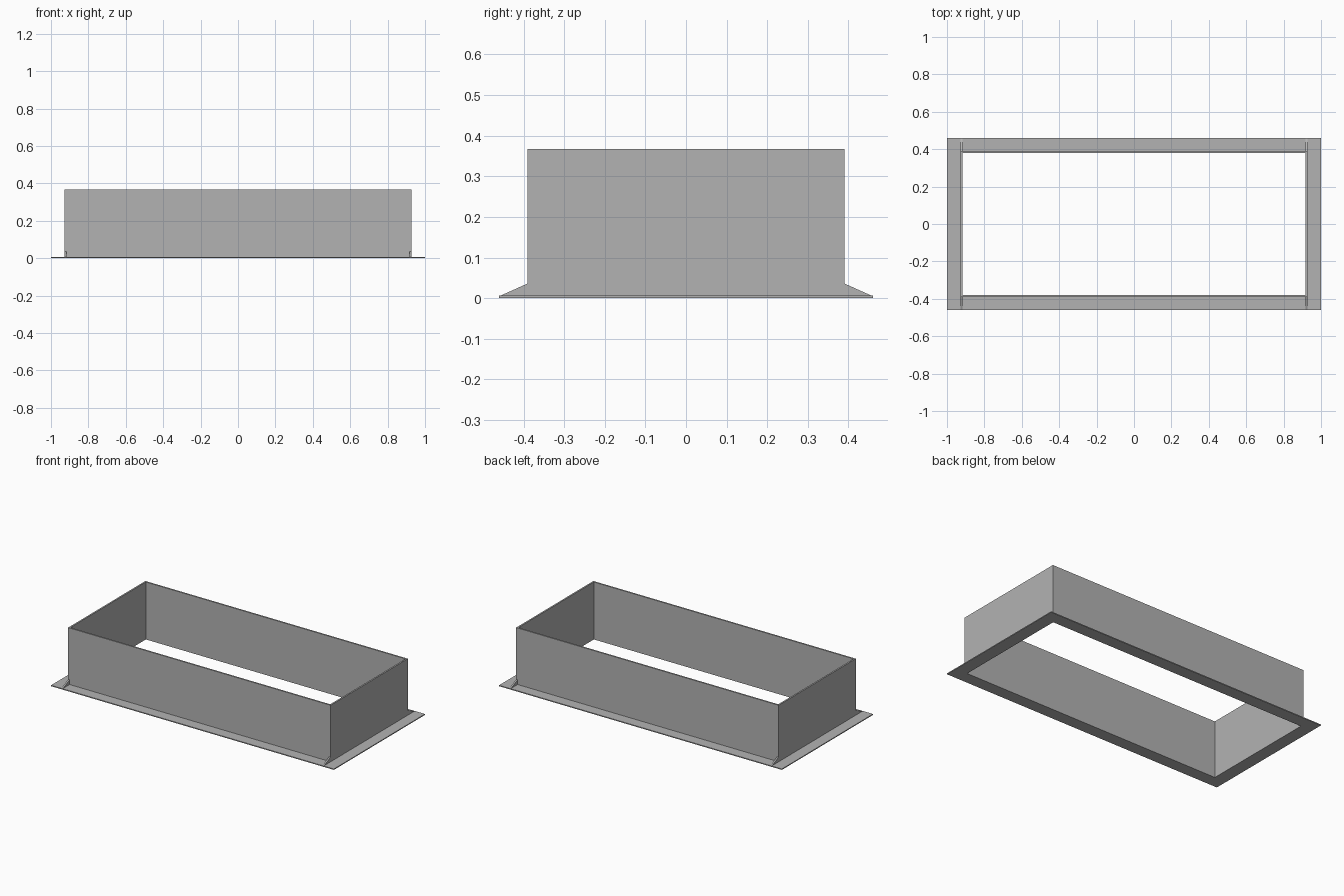
import bpy
import bmesh

# Remove the default cube
cube = bpy.data.objects.get("Cube")
if cube:
    bpy.data.objects.remove(cube, do_unlink=True)

# Plain grey sheet metal
metal = bpy.data.materials.new("grey metal")
metal.use_nodes = True
GREY = (0.45, 0.45, 0.45, 1)
metal.diffuse_color = GREY
metal.node_tree.nodes["Principled BSDF"].inputs["Base Color"].default_value = GREY

INNER_X, INNER_Y = 0.918, 0.38
WALL_X, WALL_Y = 0.928, 0.39
PLATE = 0.006


def finish(name, bm):
    bmesh.ops.recalc_face_normals(bm, faces=bm.faces)
    mesh = bpy.data.meshes.new(name)
    bm.to_mesh(mesh)
    bm.free()
    mesh.materials.append(metal)
    obj = bpy.data.objects.new(name, mesh)
    bpy.context.collection.objects.link(obj)
    return obj


def frame(name, outer, inner, z0, z1):
    """Rectangular ring, open through the middle."""
    bm = bmesh.new()
    loops = []
    for (x, y), z in ((outer, z0), (outer, z1), (inner, z1), (inner, z0)):
        loops.append([bm.verts.new((sx * x, sy * y, z))
                      for sx, sy in ((-1, -1), (1, -1), (1, 1), (-1, 1))])
    for a, b in zip(loops, loops[1:] + loops[:1]):
        for i in range(4):
            j = (i + 1) % 4
            bm.faces.new((a[i], a[j], b[j], b[i]))
    return finish(name, bm)


def gusset(name, sx, sy):
    """Triangular stiffener between the wall and the flange."""
    bm = bmesh.new()
    profile = ((WALL_Y, PLATE), (0.457, PLATE), (WALL_Y, 0.036))
    sides = [[bm.verts.new((sx * x, sy * y, z)) for y, z in profile]
             for x in (INNER_X, WALL_X)]
    bm.faces.new(sides[0])
    bm.faces.new(sides[1])
    for i in range(3):
        j = (i + 1) % 3
        bm.faces.new((sides[0][i], sides[0][j], sides[1][j], sides[1][i]))
    return finish(name, bm)


# Base flange and upright walls
frame("base_flange", (1, 0.46), (INNER_X, INNER_Y), 0, PLATE)
frame("upright_walls", (WALL_X, WALL_Y), (INNER_X, INNER_Y), PLATE, 0.367)

# Corner stiffeners
for sx, side in ((-1, "right"), (1, "left")):
    for sy, end in ((-1, "front"), (1, "back")):
        gusset(f"{end}_{side}_gusset", sx, sy)
